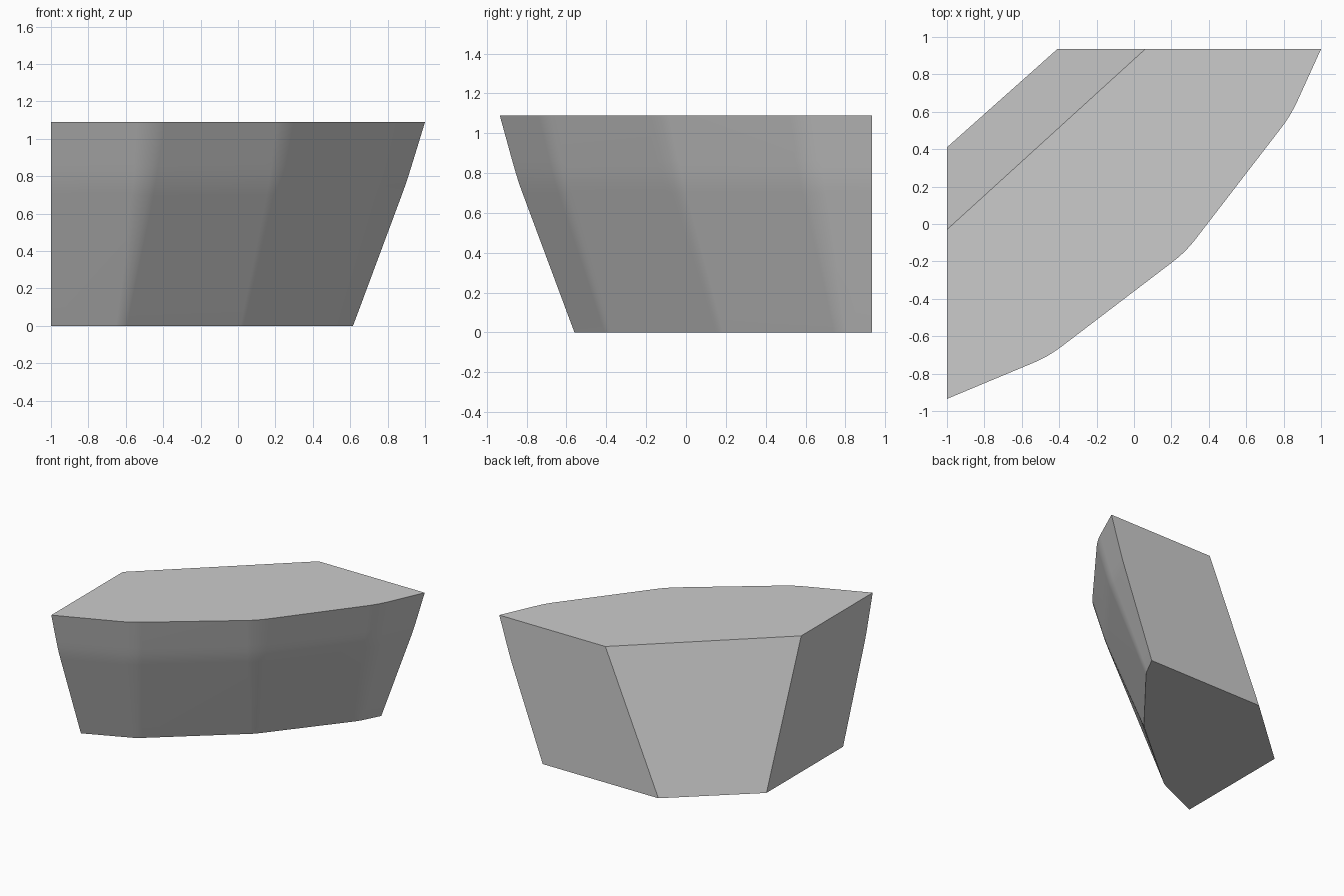
import bpy, bmesh
from mathutils import Vector

if "Cube" in bpy.data.objects:
    bpy.data.objects.remove(bpy.data.objects["Cube"])

H = 1.09
# corners of the faceted front wall, left end to right end
LOW = [(-1, -.56), (-.62, -.395), (.04, .16), (.53, .77), (.615, .935)]
HIGH = [(-1, -.935), (-.458, -.709), (.276, -.15), (.839, .581), (1, .935)]
BULGE = [(0, -.022), (.012, -.02), (.016, -.016), (.018, -.012), (.015, 0)]
low = [Vector(p) for p in LOW]
high = [Vector(p) for p in HIGH]
K = .77 / H
mid = [a.lerp(b, K) + Vector(d) for a, b, d in zip(low, high, BULGE)]


def rounded(corners, r, steps=4):
    """Open outline with softened inner corners."""
    pts = [corners[0]]
    for p, c, n in zip(corners, corners[1:], corners[2:]):
        a = c + (p - c).normalized() * r
        b = c + (n - c).normalized() * r
        for i in range(steps + 1):
            t = i / steps
            pts.append(a * (1 - t) ** 2 + c * 2 * t * (1 - t) + b * t * t)
    return pts + [corners[-1]]


def section(z):
    """Wall corners at a height, with a soft bend two thirds up."""
    k = z / H
    if k < K:
        return [a.lerp(b, k / K) for a, b in zip(low, mid)]
    return [a.lerp(b, (k - K) / (1 - K)) for a, b in zip(mid, high)]


bm = bmesh.new()
rings = []
for z in (0, .1, .70, .75, .80, .86, H):
    c = section(z)
    if z in (.75, .80):
        # pull the bend in slightly so it is rounded
        lo, hi = section(.70), section(.86)
        c = [p.lerp(a.lerp(b, (z - .70) / .16), .25) for p, a, b in zip(c, lo, hi)]
    pts = rounded(c, .035 + .05 * z / H)
    rings.append([bm.verts.new((p.x, p.y, z)) for p in pts])

# curved front wall
for a, b in zip(rings, rings[1:]):
    for i in range(len(a) - 1):
        bm.faces.new((a[i], a[i + 1], b[i + 1], b[i]))

# flat back, slanted back-left and left walls, then the caps
b_back, b_left = bm.verts.new((-.41, .935, 0)), bm.verts.new((-1, .41, 0))
t_back, t_left = bm.verts.new((.06, .935, H)), bm.verts.new((-1, -.03, H))
bm.faces.new([r[-1] for r in rings] + [t_back, b_back])
bm.faces.new((b_back, t_back, t_left, b_left))
bm.faces.new([r[0] for r in rings] + [t_left, b_left])
bm.faces.new(rings[0] + [b_back, b_left])
bm.faces.new(rings[-1] + [t_back, t_left])
bmesh.ops.recalc_face_normals(bm, faces=bm.faces)

mesh = bpy.data.meshes.new("faceted_block")
bm.to_mesh(mesh)
bm.free()
block = bpy.data.objects.new("faceted_block", mesh)
bpy.context.collection.objects.link(block)
bpy.context.view_layer.objects.active = block
block.select_set(True)
bpy.ops.object.shade_smooth_by_angle(angle=0.6)
wn = block.modifiers.new("clean_shading", 'WEIGHTED_NORMAL')
wn.keep_sharp = True
